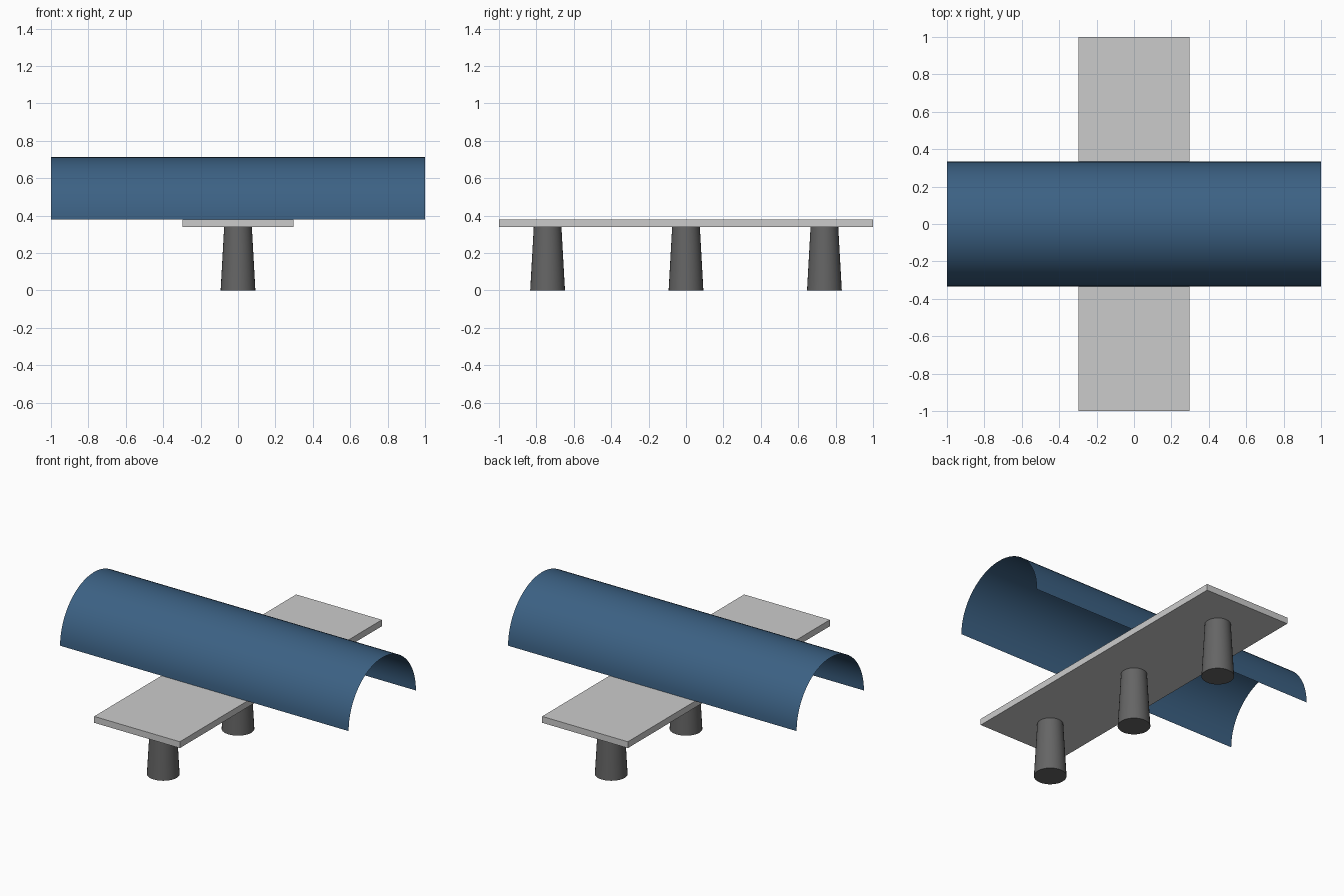
import bpy, bmesh
from math import sin, cos, pi, radians

if "Cube" in bpy.data.objects:
    bpy.data.objects.remove(bpy.data.objects["Cube"])


def material(name, rgb):
    mat = bpy.data.materials.new(name)
    mat.diffuse_color = (*rgb, 1)
    mat.use_nodes = True
    mat.node_tree.nodes["Principled BSDF"].inputs["Base Color"].default_value = mat.diffuse_color
    return mat


def smooth(obj):
    bpy.ops.object.select_all(action='DESELECT')
    obj.select_set(True)
    bpy.context.view_layer.objects.active = obj
    bpy.ops.object.shade_smooth_by_angle(angle=radians(35))


DECK_BOTTOM, DECK_TOP = 0.34, 0.38
blue = material("canopy_blue", (0.045, 0.12, 0.23))
dark = material("pillar_grey", (0.13, 0.13, 0.13))

# Flat deck running front to back
bpy.ops.mesh.primitive_cube_add(size=1, location=(0, 0, (DECK_BOTTOM + DECK_TOP) / 2))
deck = bpy.context.object
deck.name = "deck"
deck.scale = (0.594, 2.0, DECK_TOP - DECK_BOTTOM)
bpy.ops.object.transform_apply(location=False, rotation=False, scale=True)

# Three tapered pillars under the deck
for name, y in (("front_pillar", -0.74), ("middle_pillar", 0), ("back_pillar", 0.74)):
    bpy.ops.mesh.primitive_cone_add(vertices=32, radius1=0.093, radius2=0.074,
                                    depth=DECK_BOTTOM, location=(0, y, DECK_BOTTOM / 2))
    pillar = bpy.context.object
    pillar.name = name
    pillar.data.materials.append(dark)
    smooth(pillar)

# Open half-barrel canopy: a thin sheet with no end caps or floor
R, SEGMENTS = 0.333, 32
bm = bmesh.new()
rows = []
for i in range(SEGMENTS + 1):
    a = pi * i / SEGMENTS
    rows.append([bm.verts.new((x, R * cos(a), DECK_TOP + R * sin(a))) for x in (-1, 1)])
for (a0, a1), (b0, b1) in zip(rows, rows[1:]):
    bm.faces.new((a0, b0, b1, a1))
for f in bm.faces:
    f.normal_update()
    c = f.calc_center_median()
    if f.normal.y * c.y + f.normal.z * (c.z - DECK_TOP) < 0:
        f.normal_flip()
mesh = bpy.data.meshes.new("canopy")
bm.to_mesh(mesh)
bm.free()
canopy = bpy.data.objects.new("canopy", mesh)
bpy.context.collection.objects.link(canopy)
mesh.materials.append(blue)
smooth(canopy)
